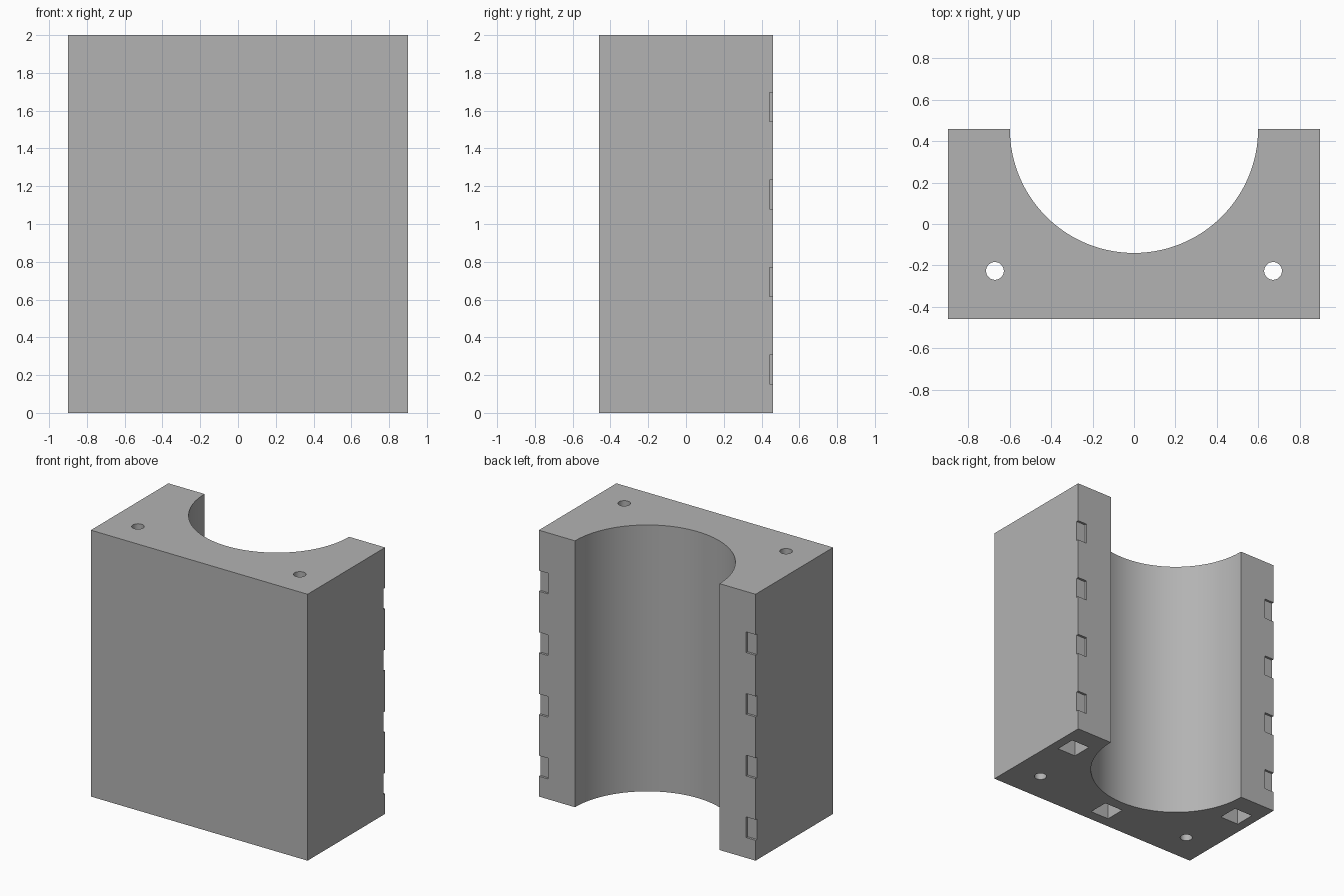
import bpy
import bmesh
import math
from mathutils import Matrix, Vector

if "Cube" in bpy.data.objects:
    bpy.data.objects.remove(bpy.data.objects["Cube"], do_unlink=True)

HALF_W, HALF_D, HEIGHT = 0.9, 0.46, 2.0
BORE_R = 0.6


def new_object(name, bm):
    bmesh.ops.recalc_face_normals(bm, faces=bm.faces)
    mesh = bpy.data.meshes.new(name)
    bm.to_mesh(mesh)
    bm.free()
    obj = bpy.data.objects.new(name, mesh)
    bpy.context.collection.objects.link(obj)
    return obj


def add_box(bm, centre, size):
    matrix = Matrix.Translation(centre) @ Matrix.Diagonal((*size, 1))
    bmesh.ops.create_cube(bm, size=1, matrix=matrix)


# Block: rectangle with a half-round bore in the back, extruded upward
bm = bmesh.new()
steps = 64
outline = [(-HALF_W, HALF_D), (-HALF_W, -HALF_D), (HALF_W, -HALF_D), (HALF_W, HALF_D)]
for i in range(steps + 1):
    a = math.pi * i / steps
    outline.append((BORE_R * math.cos(a), HALF_D - BORE_R * math.sin(a)))
base = bm.faces.new([bm.verts.new((x, y, 0)) for x, y in outline])
top = bmesh.ops.extrude_face_region(bm, geom=[base])["geom"]
bmesh.ops.translate(bm, vec=Vector((0, 0, HEIGHT)),
                    verts=[v for v in top if isinstance(v, bmesh.types.BMVert)])
block = new_object("half_bore_block", bm)

# Cutters: pin holes, edge notches and square base pockets
bm = bmesh.new()
for side in (-1, 1):
    bmesh.ops.create_cone(bm, cap_ends=True, segments=32, radius1=0.043, radius2=0.043,
                          depth=HEIGHT + 0.2,
                          matrix=Matrix.Translation((side * 0.672, -0.227, HEIGHT / 2)))
    for i in range(4):
        add_box(bm, (side * HALF_W, HALF_D, 0.23 + i * 0.463), (0.155, 0.034, 0.155))
for x, y in ((-0.75, 0.23), (0.75, 0.23), (0, -0.3)):
    add_box(bm, (x, y, 0), (0.155, 0.155, 0.3))
cutter = new_object("recess_cutter", bm)
cutter.hide_render = True

# Cut the recesses, then drop the cutter
cut = block.modifiers.new("recesses", 'BOOLEAN')
cut.operation = 'DIFFERENCE'
cut.solver = 'EXACT'
cut.object = cutter
bpy.ops.object.select_all(action='DESELECT')
bpy.context.view_layer.objects.active = block
block.select_set(True)
bpy.ops.object.modifier_apply(modifier=cut.name)
bpy.data.objects.remove(cutter, do_unlink=True)

# Single grey material
grey = bpy.data.materials.new("plain grey")
grey.use_nodes = True
colour = (0.45, 0.45, 0.45, 1)
grey.diffuse_color = colour
grey.node_tree.nodes["Principled BSDF"].inputs["Base Color"].default_value = colour
block.data.materials.clear()
block.data.materials.append(grey)

bpy.ops.object.shade_smooth_by_angle(angle=math.radians(30))
